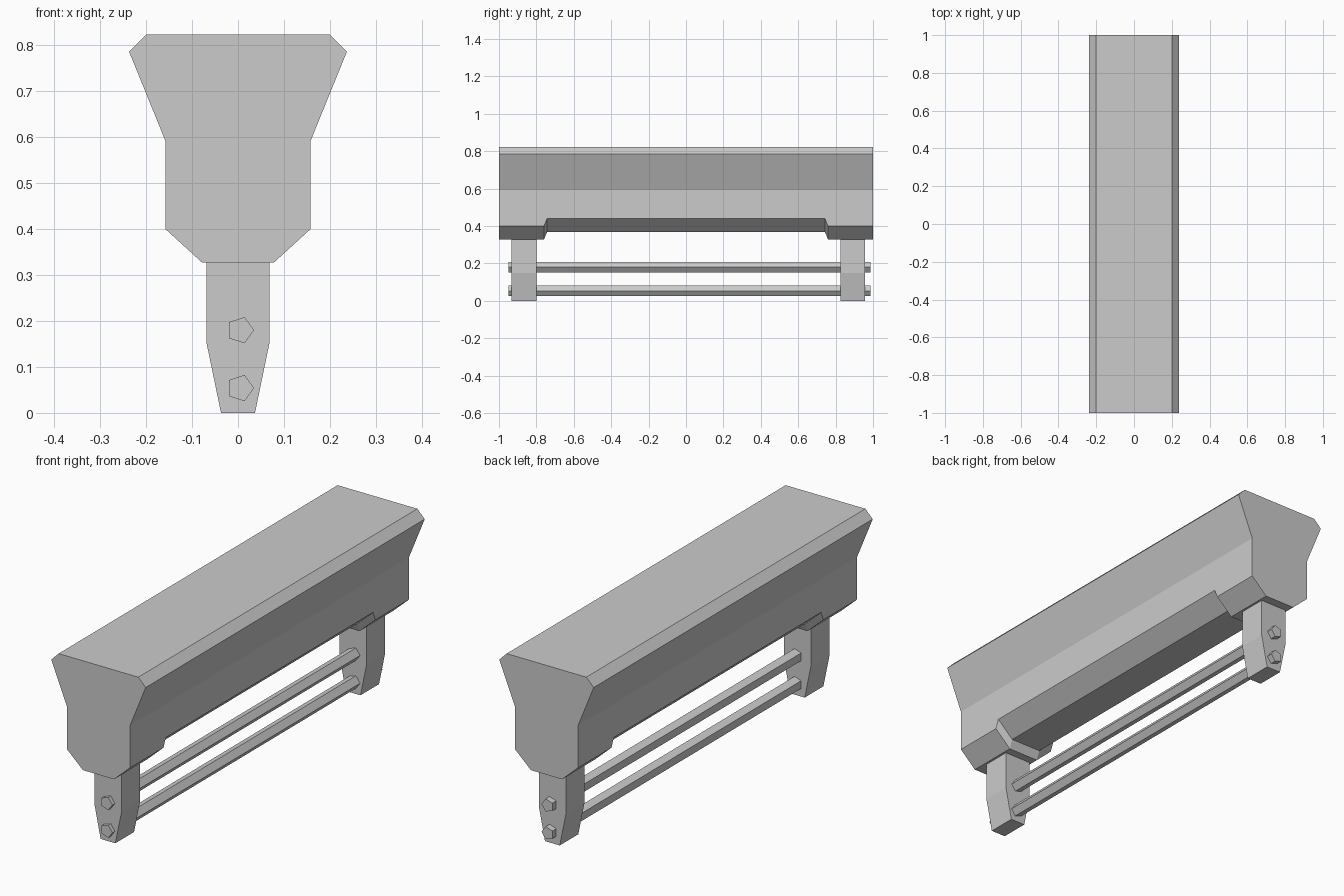
import bpy, bmesh, math

if "Cube" in bpy.data.objects:
    bpy.data.objects.remove(bpy.data.objects["Cube"])


def loft(name, sections):
    """Skin a list of (y, [(x, z), ...]) sections and cap both ends."""
    bm = bmesh.new()
    rings = [[bm.verts.new((x, y, z)) for x, z in prof] for y, prof in sections]
    for a, b in zip(rings, rings[1:]):
        for i in range(len(a)):
            j = (i + 1) % len(a)
            bm.faces.new((a[i], a[j], b[j], b[i]))
    bm.faces.new(rings[0])
    bm.faces.new(rings[-1])
    bmesh.ops.recalc_face_normals(bm, faces=bm.faces)
    mesh = bpy.data.meshes.new(name)
    bm.to_mesh(mesh)
    bm.free()
    obj = bpy.data.objects.new(name, mesh)
    bpy.context.collection.objects.link(obj)
    return obj


def mirrored(half):
    """Complete a right-hand outline across x = 0."""
    return half + [(-x, z) for x, z in reversed(half)]


def body_profile(lift):
    return mirrored([(0.078, 0.327 + lift), (0.158, 0.40 + lift),
                     (0.158, 0.592), (0.237, 0.786), (0.2, 0.823)])


# Main beam, with the underside raised between the two end blocks
loft("beam", [(-1, body_profile(0)), (-0.76, body_profile(0)),
              (-0.743, body_profile(0.04)), (0.743, body_profile(0.04)),
              (0.76, body_profile(0)), (1, body_profile(0))])

# Tapered legs
leg = mirrored([(0.037, 0), (0.068, 0.15), (0.068, 0.33)])
for name, y0, y1 in (("front_leg", -0.932, -0.798), ("back_leg", 0.825, 0.958)):
    loft(name, [(y0, leg), (y1, leg)])

# Five-sided rods running through both legs
for name, z in (("lower_rod", 0.054), ("upper_rod", 0.18)):
    ring = [(0.005 + 0.03 * math.cos(k * math.tau / 5),
             z + 0.03 * math.sin(k * math.tau / 5)) for k in range(5)]
    loft(name, [(-0.95, ring), (0.986, ring)])
